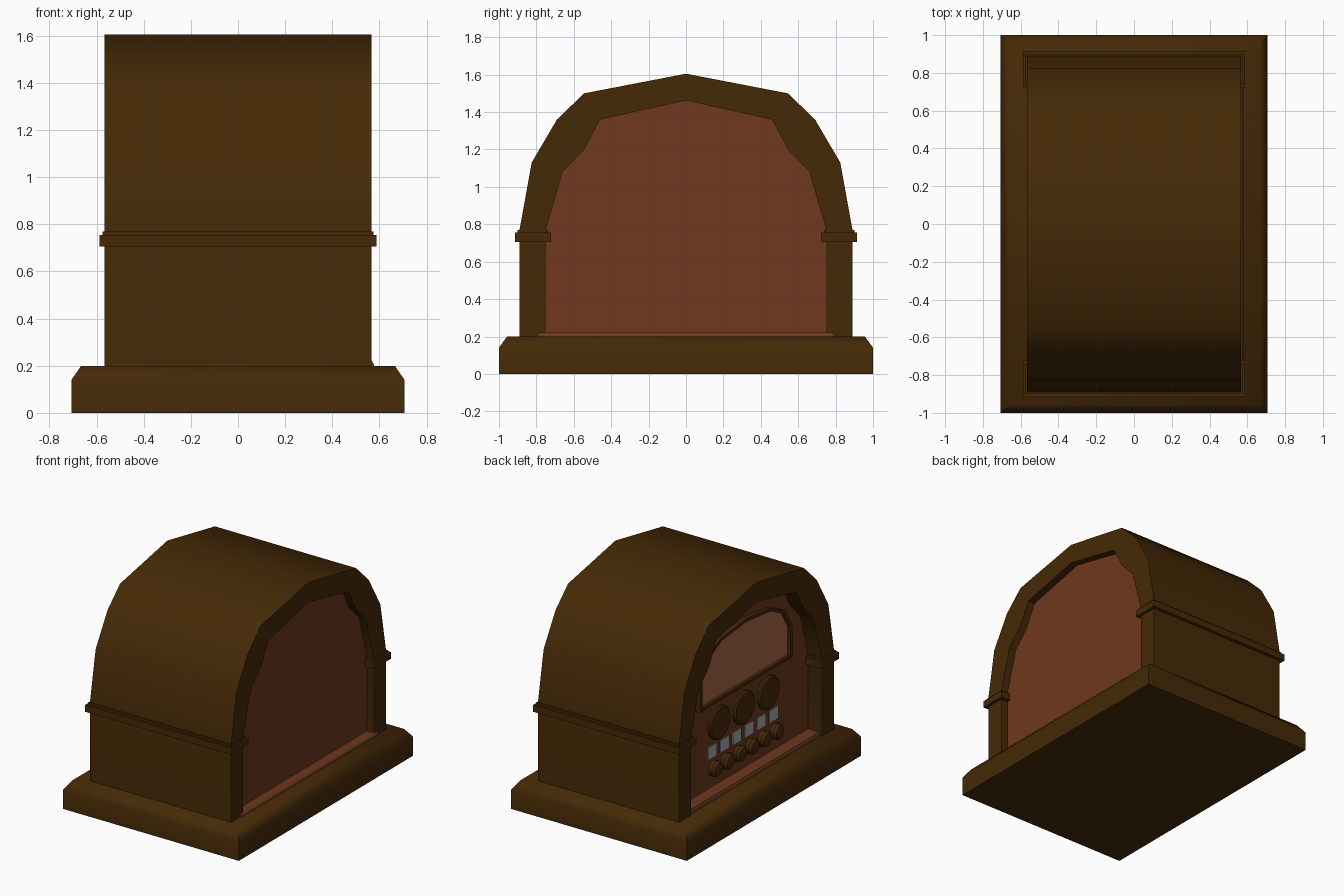
import bpy, bmesh, math

if "Cube" in bpy.data.objects:
    bpy.data.objects.remove(bpy.data.objects["Cube"])


def material(name, col):
    m = bpy.data.materials.new(name)
    m.diffuse_color = (*col, 1)
    m.use_nodes = True
    m.node_tree.nodes["Principled BSDF"].inputs["Base Color"].default_value = m.diffuse_color
    return m


WOOD = material("dark_wood", (0.060, 0.0225, 0.0020))
PANEL = material("red_brown_panel", (0.158, 0.040, 0.013))
GLASS = material("tan_dial_glass", (0.40, 0.135, 0.058))
GREY = material("grey_buttons", (0.39, 0.40, 0.41))


def finish(name, bm, mat, angle=30):
    bmesh.ops.recalc_face_normals(bm, faces=bm.faces)
    me = bpy.data.meshes.new(name)
    bm.to_mesh(me)
    bm.free()
    me.materials.append(mat)
    ob = bpy.data.objects.new(name, me)
    bpy.context.collection.objects.link(ob)
    bpy.ops.object.select_all(action='DESELECT')
    bpy.context.view_layer.objects.active = ob
    ob.select_set(True)
    bpy.ops.object.shade_smooth_by_angle(angle=math.radians(angle))
    return ob


def stack(name, levels, mat, angle=30):
    """Rectangular loft: levels of (x0, x1, y0, y1, z)."""
    bm = bmesh.new()
    rings = [[bm.verts.new(p) for p in ((a, c, z), (b, c, z), (b, d, z), (a, d, z))]
             for a, b, c, d, z in levels]
    for lo, hi in zip(rings, rings[1:]):
        for i in range(4):
            bm.faces.new((lo[i], lo[(i + 1) % 4], hi[(i + 1) % 4], hi[i]))
    bm.faces.new(rings[0])
    bm.faces.new(rings[-1])
    return finish(name, bm, mat, angle)


def box(name, x0, x1, y0, y1, z0, z1, mat):
    return stack(name, [(x0, x1, y0, y1, z0), (x0, x1, y0, y1, z1)], mat)


def prism(name, pts, x0, x1, mat):
    """Solid (y, z) outline extruded along x."""
    bm = bmesh.new()
    a, b = [[bm.verts.new((x, y, z)) for y, z in pts] for x in (x0, x1)]
    n = len(pts)
    for i in range(n):
        bm.faces.new((a[i], a[(i + 1) % n], b[(i + 1) % n], b[i]))
    bm.faces.new(a)
    bm.faces.new(b)
    return finish(name, bm, mat)


def band(name, outer, inner, x0, x1, mat, closed=False, angle=30):
    """Band between two (y, z) outlines, extruded along x."""
    bm = bmesh.new()
    secs = [[bm.verts.new(p) for p in ((x0, *o), (x1, *o), (x1, *i), (x0, *i))]
            for o, i in zip(outer, inner)]
    pairs = list(zip(secs, secs[1:])) + ([(secs[-1], secs[0])] if closed else [])
    for a, b in pairs:
        for i in range(4):
            bm.faces.new((a[i], a[(i + 1) % 4], b[(i + 1) % 4], b[i]))
    if not closed:
        bm.faces.new(secs[0])
        bm.faces.new(secs[-1])
    return finish(name, bm, mat, angle)


def lathe(name, prof, x, y, z, mat, n=16):
    """Profile of (radius, outward height) turned about the -x direction."""
    bm = bmesh.new()
    rings = [[bm.verts.new((x - h, y + r * math.cos(2 * math.pi * k / n),
                            z + r * math.sin(2 * math.pi * k / n))) for k in range(n)]
             for r, h in prof]
    for lo, hi in zip(rings, rings[1:]):
        for i in range(n):
            bm.faces.new((lo[i], lo[(i + 1) % n], hi[(i + 1) % n], hi[i]))
    bm.faces.new(rings[0])
    bm.faces.new(rings[-1])
    return finish(name, bm, mat)


def mirrored(half):
    """Half outline ending on the centre line, mirrored across y = 0."""
    return half + [(-y, z) for y, z in reversed(half[:-1])]


# Plinth with chamfered top edge
stack("base", [(-.707, .707, -1, 1, 0), (-.707, .707, -1, 1, .14),
               (-.665, .665, -.957, .957, .2)], WOOD, 60)

# Arched cabinet shell
outer = mirrored([(.89, .19), (.89, .77), (.825, 1.13), (.69, 1.36), (.545, 1.5), (0, 1.605)])
inner = mirrored([(.75, .19), (.75, .77), (.66, 1.08), (.545, 1.2), (.46, 1.36), (0, 1.462)])
band("cabinet_arch", outer, inner, -.567, .567, WOOD, angle=45)

# Panel filling the arch, with its sill
FACE = -.455
prism("inner_panel", [(y * 1.01, z) for y, z in inner], FACE, .512, PANEL)
stack("sill", [(-.555, .578, -.79, .79, .195), (-.555, .578, -.79, .79, .205),
               (-.545, .565, -.78, .78, .224)], PANEL, 60)

# Stepped mouldings at the springing of the arch
for side, s in (("back", 1), ("front", -1)):
    a, b = sorted((s * .722, s * .915))
    box(side + "_moulding", -.588, .588, a, b, .705, .755, WOOD)
    a, b = sorted((s * .738, s * .9))
    box(side + "_moulding_step", -.575, .575, a, b, .75, .77, WOOD)

# Arched tuning window and its frame
win = mirrored([(.505, .86), (.505, 1.06), (.43, 1.19), (.28, 1.265), (0, 1.295)])
rim = [(y * 1.055, 1.07 + (z - 1.07) * 1.11) for y, z in win]
prism("tuning_window", win, FACE - .008, FACE + .01, GLASS)
band("window_frame", rim, win, FACE - .03, FACE + .01, WOOD, closed=True)

# Three round dials
for i in range(3):
    lathe("round_dial", [(.12, -.01), (.12, .014), (.108, .024)],
          FACE, (i - 1) * .282, .668, WOOD, 20)

# Rows of six buttons and six knobs
for i in range(6):
    y = (i - 2.5) * .141
    box("push_button", FACE - .006, FACE + .01, y - .05, y + .05, .435, .525, GREY)
    lathe("knob", [(.054, -.01), (.058, .03), (.046, .048), (.02, .056)],
          FACE, y - .012, .358, WOOD, 12)
